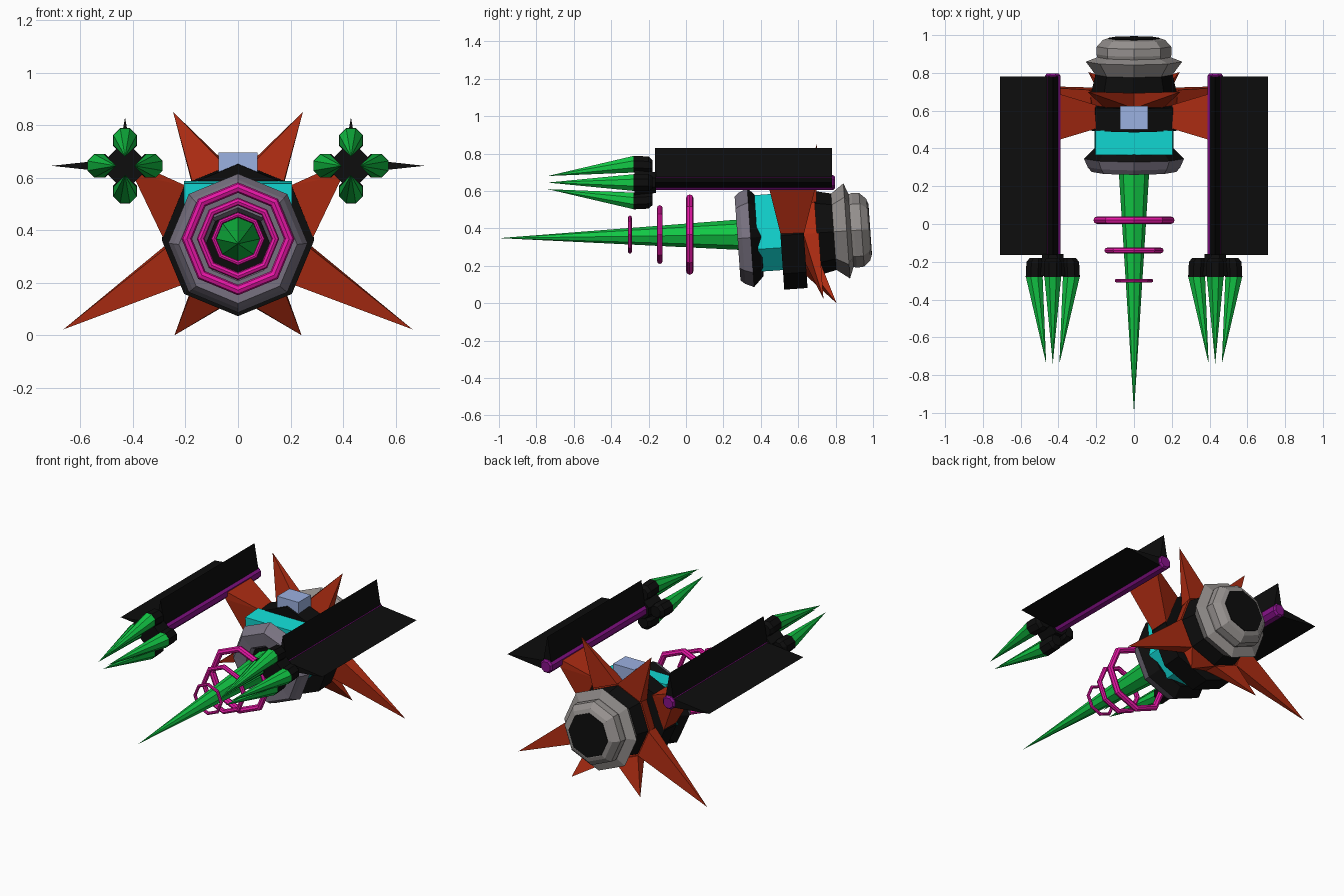
import bpy, bmesh
from math import sin, cos, pi, radians
from mathutils import Matrix, Vector

if "Cube" in bpy.data.objects:
    bpy.data.objects.remove(bpy.data.objects["Cube"])


def mat(name, r, g, b):
    m = bpy.data.materials.new(name)
    m.diffuse_color = (r, g, b, 1)
    m.use_nodes = True
    m.node_tree.nodes["Principled BSDF"].inputs["Base Color"].default_value = m.diffuse_color
    return m


BLACK = mat("black", .004, .004, .004)
RED = mat("red", .42, .025, .006)
GREEN = mat("green", .006, .58, .06)
PINK = mat("pink", .8, .008, .38)
PURPLE = mat("purple", .24, .006, .25)
CYAN = mat("cyan", .006, .72, .68)
BLUE = mat("light_blue", .33, .44, .75)
LILAC = mat("lilac_grey", .19, .17, .22)
STEEL = mat("steel_grey", .30, .28, .27)

# The hull axis rises slightly toward the rear
PIVOT = Vector((0, .55, .365))
TILT = Matrix.Translation(PIVOT) @ Matrix.Rotation(radians(4), 4, 'X') @ Matrix.Translation(-PIVOT)
AXIS_Z = PIVOT.z


def finish(name, bm, m, matrix=None):
    if matrix:
        bm.transform(matrix)
    bmesh.ops.recalc_face_normals(bm, faces=bm.faces[:])
    me = bpy.data.meshes.new(name)
    bm.to_mesh(me)
    bm.free()
    me.materials.append(m)
    ob = bpy.data.objects.new(name, me)
    bpy.context.collection.objects.link(ob)
    return ob


def loft(name, rings, m, matrix=None, turn=0.0):
    """Capped octagonal loft along y; rings are (x, y, z, radius)."""
    bm = bmesh.new()
    loops = []
    for x, y, z, r in rings:
        loops.append([bm.verts.new((x + r * cos(turn + i * pi / 4), y, z + r * sin(turn + i * pi / 4)))
                      for i in range(8)])
    for a, b in zip(loops, loops[1:]):
        for i in range(8):
            j = (i + 1) % 8
            bm.faces.new((a[i], a[j], b[j], b[i]))
    bm.faces.new(loops[0])
    bm.faces.new(loops[-1])
    bmesh.ops.remove_doubles(bm, verts=bm.verts[:], dist=1e-5)
    return finish(name, bm, m, matrix)


def lathe(name, profile, m):
    return loft(name, [(0, y, AXIS_Z, r) for y, r in profile], m, TILT)


def hull(name, pts, m, matrix=None):
    bm = bmesh.new()
    for p in pts:
        bm.verts.new(p)
    res = bmesh.ops.convex_hull(bm, input=bm.verts[:])
    bmesh.ops.delete(bm, geom=[v for v in bm.verts if not v.link_faces], context='VERTS')
    bmesh.ops.dissolve_limit(bm, angle_limit=.01, verts=bm.verts[:], edges=bm.edges[:])
    return finish(name, bm, m, matrix)


def ring(name, y, outer, tube, m):
    bm = bmesh.new()
    rows = []
    for i in range(8):
        a = i * pi / 4
        row = []
        for k in range(8):
            b = k * pi / 4
            r = outer - tube + tube * cos(b)
            row.append(bm.verts.new((r * cos(a), y + tube * sin(b), .367 + r * sin(a))))
        rows.append(row)
    for i in range(8):
        for k in range(8):
            bm.faces.new((rows[i][k], rows[(i + 1) % 8][k],
                          rows[(i + 1) % 8][(k + 1) % 8], rows[i][(k + 1) % 8]))
    return finish(name, bm, m)


# Hull sections, front to rear
lathe("collar", [(.31, .12), (.28, .14), (.275, .225), (.30, .245), (.345, .265)], LILAC)
lathe("collar_core", [(.30, .122), (.33, .122)], BLACK)
lathe("collar_back", [(.345, .265), (.40, .21)], BLACK)
section = [(.205, .59), (.208, .30), (.09, .18)]
hull("cabin", [(s * x, y, z) for x, z in section for s in (-1, 1) for y in (.38, .51)], CYAN, TILT)
lathe("mid_hull", [(.505, .29), (.63, .29)], BLACK)
lathe("spike_band", [(.625, .22), (.70, .235)], RED)
lathe("rear_hull", [(.70, .225), (.79, .205)], BLACK)
lathe("engine_flange", [(.785, .20), (.86, .255), (.885, .19)], STEEL)
lathe("engine", [(.87, .19), (.90, .20), (.94, .197), (.975, .165), (.983, .142)], STEEL)
lathe("engine_exhaust", [(.975, .14), (.986, .138)], BLACK)
hull("canopy", [(x, y, z) for x in (-.075, .075) for y in (.5, .625) for z in (.60, .695)], BLUE)

# Nose spear and its energy rings
loft("nose_spear", [(0, -1.0, .348, 0), (0, .33, .367, .084)], GREEN)
for i, (y, r, t) in enumerate([(.02, .215, .02), (-.14, .157, .015), (-.30, .102, .01)]):
    ring(f"nose_ring_{i}", y, r, t, PINK)

for s, side in ((-1, "left"), (1, "right")):
    # Spikes: each grows out of one side of the octagonal band
    for label, a, tip in (("top", 45, (.247, .70, .85)),
                          ("lower", -45, (.665, .735, .022)),
                          ("bottom", -90, (.242, .805, 0))):
        base = []
        for deg in (a, a + 45):
            t = radians(deg)
            for y, r in ((.628, .225), (.71, .235)):
                base.append(TILT @ Vector((s * r * cos(t), y, AXIS_Z + r * sin(t))))
        hull(f"{label}_spike_{side}", base + [Vector((s * tip[0], tip[1], tip[2]))], RED)

    # Pylon flares from the hull side to the nacelle
    hull(f"pylon_{side}", [(s * x, y, z) for x, z, y0, y1 in
                           ((.285, .37, .505, .63), (.20, .57, .505, .63),
                            (.40, .61, .445, .69), (.40, .66, .445, .69))
                           for y in (y0, y1)], RED)

    # Nacelle tube with outer and upper wedge fins
    cx, cz = s * .43, .645
    loft(f"nacelle_tube_{side}", [(cx, -.17, cz, .044), (cx, .785, cz, .044), (cx, .797, cz, .034)],
         PURPLE, turn=pi / 8)
    ends = (-.165, .78)
    hull(f"outer_fin_{side}", [(cx + s * d, y, cz + h) for d, h in ((.03, .027), (.03, -.027), (.28, 0))
                               for y in ends], BLACK)
    hull(f"upper_fin_{side}", [(cx + h, y, cz + d) for d, h in ((.03, .027), (.03, -.027), (.185, 0))
                               for y in ends], BLACK)

    # Four-barrel pod head with green darts
    loft(f"pod_core_{side}", [(cx, -.275, cz, .075), (cx, -.16, cz, .06)], BLACK, turn=pi / 8)
    for k in range(4):
        dx, dz = cos(k * pi / 2), sin(k * pi / 2)

        def at(y, off, r):
            return (cx + dx * off, y, cz + dz * off, r)
        loft(f"pod_barrel_{side}_{k}", [at(-.28, .098, .049), at(-.20, .094, .049), at(-.18, .088, .036)],
             BLACK, turn=pi / 8)
        loft(f"pod_dart_{side}_{k}", [at(-.74, .035, 0), at(-.281, .098, .048)], GREEN, turn=pi / 8)
